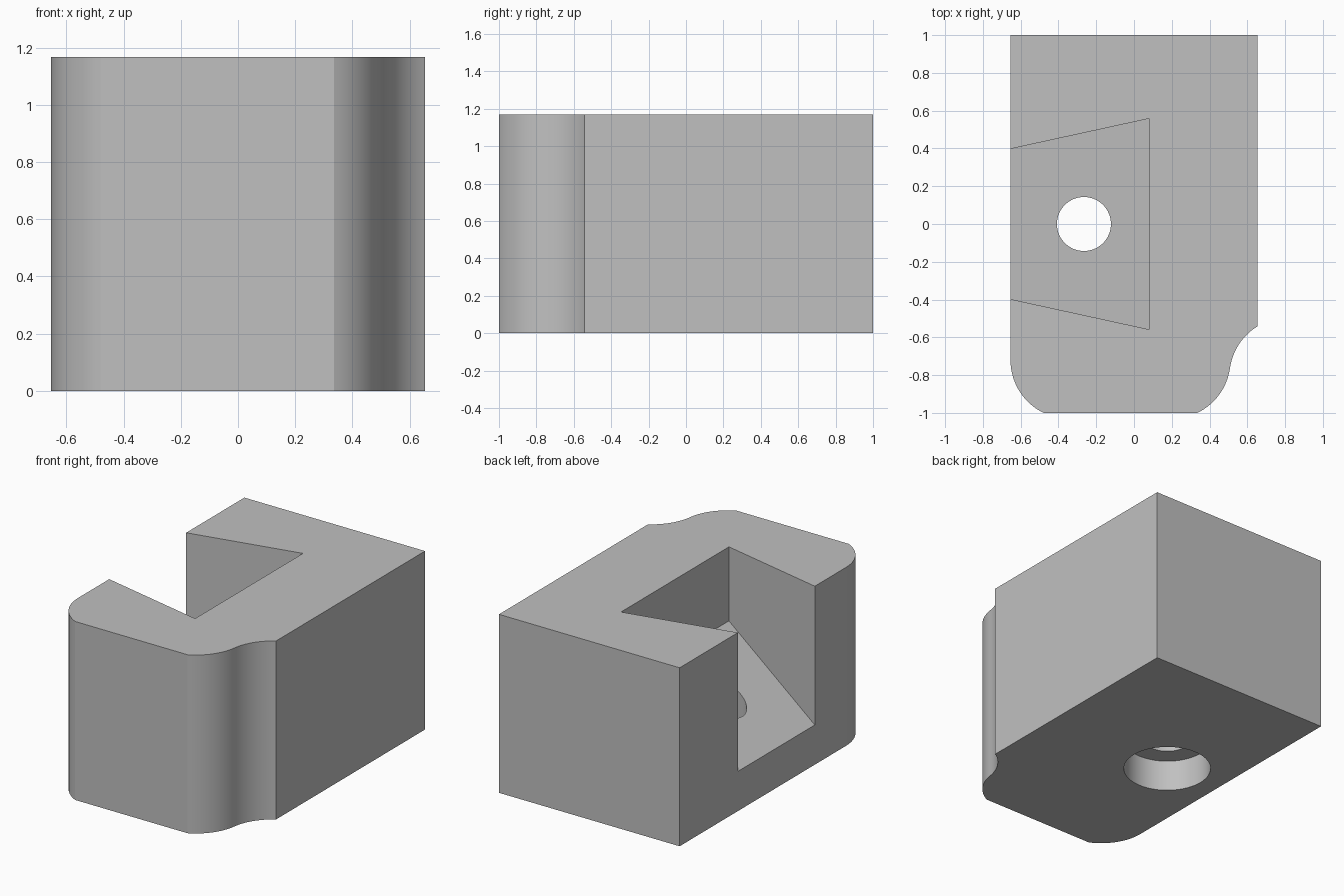
import bpy
import bmesh
from math import sin, cos, radians

cube = bpy.data.objects.get("Cube")
if cube:
    bpy.data.objects.remove(cube, do_unlink=True)

HALF_X, HEIGHT = 0.654, 1.168
CORNER_R = 0.311

grey = bpy.data.materials.new("plain grey")
grey.use_nodes = True
colour = (0.53, 0.53, 0.53, 1)
grey.diffuse_color = colour
grey.node_tree.nodes["Principled BSDF"].inputs["Base Color"].default_value = colour


def arc(cx, cy, r, start, end, steps=16):
    angles = [radians(start + (end - start) * i / steps) for i in range(steps + 1)]
    return [(cx + r * cos(a), cy + r * sin(a)) for a in angles]


def prism(name, outline, low, high):
    """Upright prism; low gives the underside height for each x."""
    bm = bmesh.new()
    bottom = [bm.verts.new((x, y, low(x))) for x, y in outline]
    top = [bm.verts.new((x, y, high)) for x, y in outline]
    bm.faces.new(bottom[::-1])
    bm.faces.new(top)
    n = len(outline)
    for i in range(n):
        j = (i + 1) % n
        bm.faces.new((bottom[i], bottom[j], top[j], top[i]))
    bmesh.ops.recalc_face_normals(bm, faces=bm.faces[:])
    mesh = bpy.data.meshes.new(name)
    bm.to_mesh(mesh)
    bm.free()
    mesh.materials.append(grey)
    obj = bpy.data.objects.new(name, mesh)
    bpy.context.collection.objects.link(obj)
    return obj


# Block with a rounded corner on one side and an S-shaped corner on the other
outline = [(HALF_X, 1), (-HALF_X, 1)]
outline += arc(CORNER_R - HALF_X, -0.72, CORNER_R, 180, 244.2)
outline += arc(0.2, -0.72, CORNER_R, -64.2, -8)
outline += arc(0.816, -0.807, CORNER_R, 172, 121.4)[1:]
outline[-1] = (HALF_X, outline[-1][1])
block = prism("clamp_block", outline, lambda x: 0, HEIGHT)

# Dovetail pocket with a sloping floor, open at the side
slope = 0.577
pocket = prism("pocket_cutter",
               [(-0.9, -0.344), (0.08, -0.558), (0.08, 0.558), (-0.9, 0.344)],
               lambda x: 0.26 + slope * (x + HALF_X), HEIGHT + 0.2)

# Through hole and its wider counterbore from below
HOLE_X = -0.265
bore = prism("bore_cutter", arc(HOLE_X, 0, 0.143, 0, 360, 64)[:-1],
             lambda x: -0.1, 0.9)
counterbore = prism("counterbore_cutter", arc(HOLE_X, 0, 0.265, 0, 360, 64)[:-1],
                    lambda x: -0.1, 0.205)

bpy.context.view_layer.objects.active = block
for cutter in (pocket, counterbore, bore):
    cutter.hide_render = True
    mod = block.modifiers.new(cutter.name, 'BOOLEAN')
    mod.operation = 'DIFFERENCE'
    mod.solver = 'EXACT'
    mod.object = cutter
    bpy.ops.object.modifier_apply(modifier=mod.name)
    bpy.data.objects.remove(cutter, do_unlink=True)

bpy.ops.object.select_all(action='DESELECT')
block.select_set(True)
bpy.ops.object.shade_smooth_by_angle(angle=radians(15))
